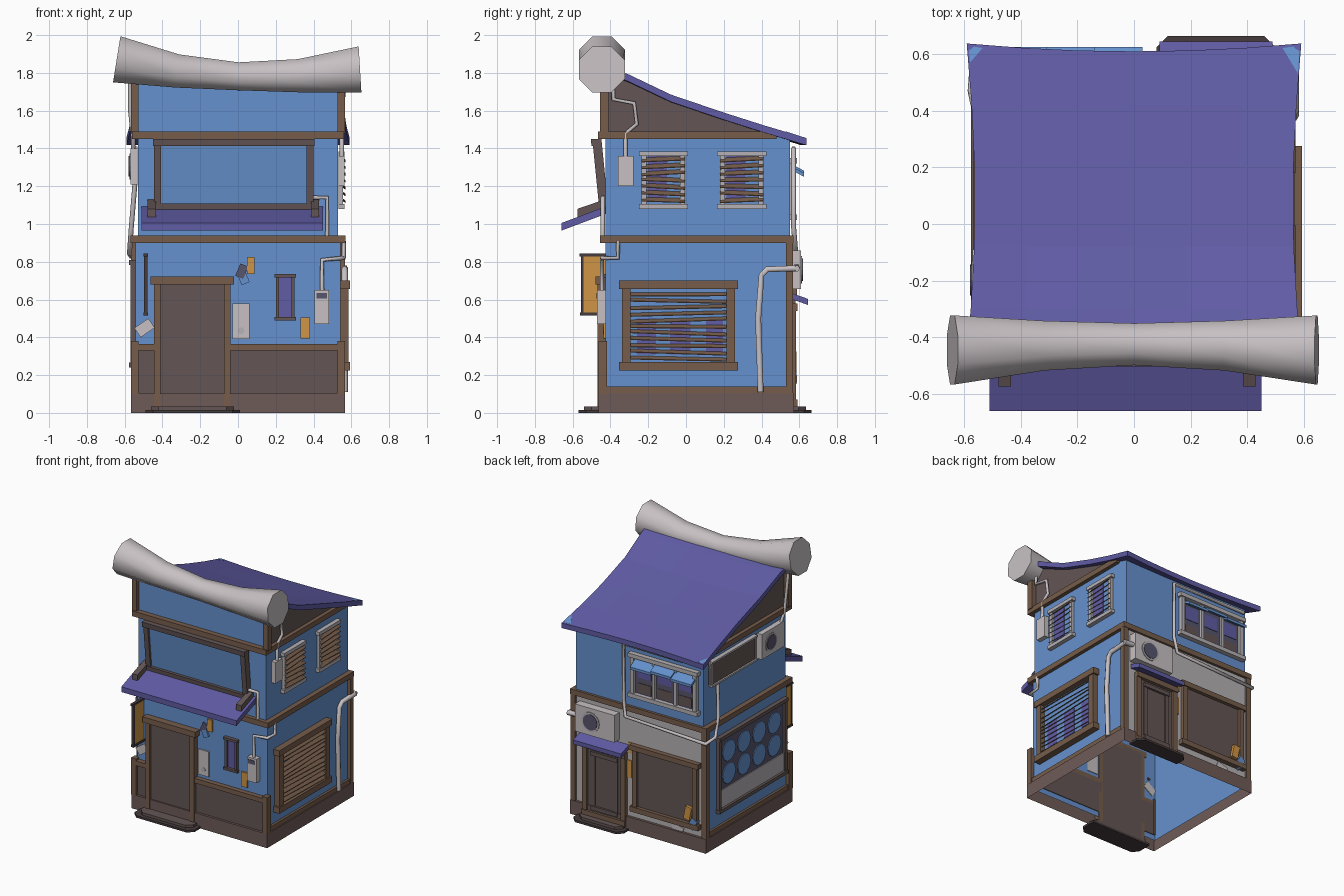
import bpy, bmesh, math, random
from mathutils import Vector

if "Cube" in bpy.data.objects:
    bpy.data.objects.remove(bpy.data.objects["Cube"])
random.seed(4)


def mat(name, r, g, b):
    m = bpy.data.materials.new(name)
    m.diffuse_color = [(c / 255) ** 2.2 for c in (r, g, b)] + [1]
    m.use_nodes = True
    m.node_tree.nodes["Principled BSDF"].inputs["Base Color"].default_value = m.diffuse_color
    return m


BLUE = mat("blue_plaster", 101, 144, 204)
PURPLE = mat("purple_tiles", 96, 92, 163)
BROWN = mat("brown_wood", 117, 93, 76)
DARK = mat("dark_wood", 99, 86, 85)
BASE = mat("base_stone", 110, 91, 88)
GREY = mat("light_grey_metal", 198, 191, 194)
MID = mat("mid_grey_wall", 181, 176, 180)
ORANGE = mat("orange_paper", 205, 147, 72)
BLACK = mat("near_black", 72, 62, 63)
SLATE = mat("slate_glass", 88, 86, 108)


def P(side, u, d, z):
    """u along the wall, d outward from the middle, z up."""
    return Vector({"front": (u, -d, z), "back": (u, d, z),
                   "right": (d, u, z), "left": (-d, u, z)}[side])


def obj(name, verts, faces, *mats, fix=True):
    me = bpy.data.meshes.new(name)
    me.from_pydata([tuple(v) for v in verts], [], faces)
    if fix:
        bm = bmesh.new()
        bm.from_mesh(me)
        bmesh.ops.recalc_face_normals(bm, faces=bm.faces)
        bm.to_mesh(me)
        bm.free()
    for m in mats:
        me.materials.append(m)
    o = bpy.data.objects.new(name, me)
    bpy.context.collection.objects.link(o)
    return o


def prism(name, a, b, m):
    n = len(a)
    faces = [tuple(range(n)), tuple(range(n, 2 * n))]
    faces += [(i, (i + 1) % n, n + (i + 1) % n, n + i) for i in range(n)]
    return obj(name, list(a) + list(b), faces, m)


def plate(name, side, u0, u1, z0, z1, d0, d1, m, rot=0, lean=0, zref=0):
    if side != "front":  # keep plates from showing inside the hollow house
        wall = 0.551 if side == "back" else 0.543 if z1 < 0.93 else 0.531
        d0 = max(d0, min(wall, d1 - 0.003))
    cu, cz, c, s = (u0 + u1) / 2, (z0 + z1) / 2, math.cos(rot), math.sin(rot)
    rings = []
    for d in (d0, d1):
        rings.append([P(side, cu + (u - cu) * c - (z - cz) * s, d + lean * (z - zref), cz + (u - cu) * s + (z - cz) * c)
                      for u, z in ((u0, z0), (u1, z0), (u1, z1), (u0, z1))])
    return prism(name, *rings, m)


def frame(name, side, u0, u1, z0, z1, d0, d1, w, m, lean=0, lip=0.015):
    for tag, a, b, c, d in (("left", u0, u0 + w, z0, z1), ("right", u1 - w, u1, z0, z1),
                            ("bottom", u0 - lip, u1 + lip, z0, z0 + w),
                            ("top", u0 - lip, u1 + lip, z1 - w, z1)):
        e = 0.008 if tag in ("top", "bottom") else 0
        plate(f"{name}_{tag}", side, a, b, c, d, d0, d1 + e, m, 0, lean, z0)


def slope(name, side, u0, u1, d0, z0, d1, z1, t, m, tilt=0):
    prism(name, *[[P(side, u, d, z + k * tilt) for d, z in ((d0, z0), (d1, z1), (d1, z1 + t), (d0, z0 + t))]
                  for u, k in ((u0, -1), (u1, 1))], m)


def disc(name, side, u, z, r, d0, d1, m, n=12):
    prism(name, *[[P(side, u + r * math.cos(k * math.tau / n), d, z + r * math.sin(k * math.tau / n))
                   for k in range(n)] for d in (d0, d1)], m)


def step(name, side, u0, u1, d0, d1, z0, z1, m, c=0.04):
    prism(name, *[[P(side, u, d, z) for u, d in ((u0, d0), (u0, d1 - c), (u0 + c, d1), (u1 - c, d1),
                                                 (u1, d1 - c), (u1, d0))] for z in (z0, z1)], m)


def pipe(name, side, pts, r=0.012, m=GREY):
    cu = bpy.data.curves.new(name, "CURVE")
    cu.dimensions, cu.bevel_depth, cu.bevel_resolution, cu.use_fill_caps = "3D", r, 1, True
    sp = cu.splines.new("POLY")
    sp.points.add(len(pts) - 1)
    for p, (u, d, z) in zip(sp.points, pts):
        p.co = (*P(side, u, d, z), 1)
    tmp = bpy.data.objects.new(name + "_curve", cu)
    me = bpy.data.meshes.new_from_object(tmp)
    bpy.data.objects.remove(tmp)
    me.materials.clear()
    me.materials.append(m)
    bpy.context.collection.objects.link(bpy.data.objects.new(name, me))


def tube(name, x, y0, y1, z0, z1, *mats):
    v = [(a, b, z) for z in (z0, z1) for a, b in ((-x, y0), (x, y0), (x, y1), (-x, y1))]
    return obj(name, v, [(i, (i + 1) % 4, 4 + (i + 1) % 4, 4 + i) for i in range(4)], *mats, fix=False)


def ring(name, x, y0, y1, z0, z1, w, m, back=True):
    plate(name + "_front", "front", -x, x, z0, z1, -y0 - w, -y0, m)
    if back:
        plate(name + "_back", "back", -x, x, z0, z1, y1 - w, y1, m)
    for s in ("left", "right"):
        plate(f"{name}_{s}", s, y0, y1, z0, z1, x - w, x, m)


# Walls, open underneath
tube("base_course", 0.566, -0.462, 0.572, 0, 0.1, BASE)
ground = tube("ground_floor_walls", 0.542, -0.425, 0.55, 0.06, 0.93, BLUE, MID)
for f in ground.data.polygons:
    f.material_index = int(f.normal.y > 0.5)
tube("upper_floor_walls", 0.53, -0.425, 0.55, 0.92, 1.46, BLUE)
prof = [(-0.425, 1.45), (0.55, 1.45), (0.2, 1.555), (-0.08, 1.65), (-0.3, 1.76), (-0.425, 1.82)]
gv = [(x, y, z) for x in (-0.53, 0.53) for y, z in prof]
gable = obj("gable_walls", gv, [(5, 4, 3, 2, 1, 0), (6, 7, 8, 9, 10, 11), (0, 6, 11, 5)], DARK, BLUE, fix=False)
gable.data.polygons[2].material_index = 1
for s in ("left", "right"):
    plate("base_lip_" + s, s, -0.42, 0.53, 0.095, 0.14, 0.54, 0.56, BROWN)
ring("base_cap", 0.566, -0.46, 0.57, 0.09, 0.105, 0.03, BASE)
ring("floor_trim", 0.568, -0.455, 0.57, 0.9, 0.94, 0.045, BROWN)
ring("eave_trim", 0.56, -0.465, 0.48, 1.45, 1.49, 0.04, BROWN, False)
for s in (-1, 1):
    for nm, sd, z0, z1, d in (("back_corner_post", "back", 0.1, 0.93, 0.567), ("front_low_post", "front", 0.1, 0.38, 0.462),
                              ("gable_post", "front", 1.48, 1.78, 0.455)):
        u = 0.547 * s
        plate(nm, sd, u - 0.02, u + 0.02, z0, z1, d - 0.045, d, BROWN)
        if sd == "back":
            plate(nm + "_side", "right" if s > 0 else "left", 0.53, 0.567, z0, z1, 0.54, 0.567, BROWN)

# Roof: curved slab, pinched at the sides and sagging at the front
ys = [(-0.42, 1.84), (-0.3, 1.79), (-0.08, 1.685), (0.2, 1.59), (0.42, 1.52), (0.61, 1.455)]
rv, N = [], 7
for dz in (0, -0.038):
    for j, (y, z) in enumerate(ys):
        for i in range(N):
            t = i / (N - 1) * 2 - 1
            w = 0.562 + 0.026 * (abs(y - 0.08) / 0.5) ** 2
            rv.append((t * w, y + (0.028 * t * t if j == 5 else 0), z + dz - 0.03 * (1 - t * t) * (5 - j) / 5))
M = N * len(ys)
rf = []
for j in range(len(ys) - 1):
    for i in range(N - 1):
        q = [j * N + i, j * N + i + 1, (j + 1) * N + i + 1, (j + 1) * N + i]
        rf += [q, [k + M for k in q]]
    for i in (0, N - 1):
        a = j * N + i
        rf.append([a, a + N, a + N + M, a + M])
for j in (0, len(ys) - 1):
    rf += [[j * N + i, j * N + i + 1, j * N + i + 1 + M, j * N + i + M] for i in range(N - 1)]
obj("roof", rv, rf, PURPLE)
# Worn blue roof corners
for s, a, b in ((-1, 0.05, 0.06), (1, 0.06, 0.1)):
    tri = [(0.585 * s, 0.63), ((0.585 - a) * s, 0.622), (0.58 * s, 0.63 - b)]
    prism("worn_corner", *[[Vector((x, y, 1.522 - (y - 0.42) * 0.33 + h)) for x, y in tri] for h in (-0.004, 0.004)], BLUE)

# Rolled ridge: eight sided, waisted
path = [(-0.642, 1.872, 0.132), (-0.32, 1.81, 0.095), (0, 1.782, 0.08), (0.32, 1.785, 0.095), (0.646, 1.818, 0.132)]
cv = []
for k, (x, z, r) in enumerate(path):
    tilt = (0.16, 0.1, 0.04, -0.04, -0.06)[k]
    for i in range(8):
        a = (i + 0.5) * math.tau / 8
        cv.append((x + tilt * r * math.sin(a), -0.445 + 0.02 * (1 - (x / 0.64) ** 2) + r * math.cos(a), z + r * math.sin(a)))
cf = [(k * 8 + i, k * 8 + (i + 1) % 8, k * 8 + 8 + (i + 1) % 8, k * 8 + 8 + i) for k in range(4) for i in range(8)]
ridge = obj("ridge_roll", cv, cf + [tuple(range(8)), tuple(range(32, 40))], GREY)
bpy.context.view_layer.objects.active = ridge
ridge.select_set(True)
bpy.ops.object.shade_smooth_by_angle(angle=math.radians(60))

# Front: wainscot, door and step
plate("wainscot", "front", -0.545, 0.545, 0.1, 0.34, 0.42, 0.442, DARK)
for a, b in ((-0.56, -0.44), (-0.05, 0.56)):
    plate("wainscot_rail", "front", a, b, 0.33, 0.365, 0.42, 0.462, BROWN)
plate("front_door", "front", -0.42, -0.06, 0.02, 0.7, 0.42, 0.45, DARK)
for a, b in ((-0.445, -0.41), (-0.075, -0.04)):
    plate("door_jamb", "front", a, b, 0.02, 0.7, 0.42, 0.468, BROWN)
plate("door_lintel", "front", -0.462, -0.022, 0.68, 0.722, 0.42, 0.478, BROWN)
step("front_step", "front", -0.49, 0.01, 0.42, 0.57, 0, 0.016, BLACK)
step("front_step_top", "front", -0.46, -0.02, 0.42, 0.54, 0.016, 0.035, DARK)
# Sign board and awning
plate("sign_panel", "front", -0.42, 0.38, 1.09, 1.43, 0.42, 0.444, BLUE, 0, 0.1, 1.08)
frame("sign_frame", "front", -0.445, 0.4, 1.07, 1.45, 0.41, 0.458, 0.038, DARK, 0.1, 0.005)
slope("front_awning", "front", -0.51, 0.45, 0.42, 1.055, 0.66, 0.965, 0.04, PURPLE)
for u in (-0.457, 0.408):
    slope("awning_bracket", "front", u - 0.022, u + 0.022, 0.43, 1.08, 0.575, 1.03, 0.05, DARK)
# Small window and wall clutter
plate("slit_glass", "front", 0.21, 0.29, 0.5, 0.73, 0.42, 0.432, PURPLE)
frame("slit_frame", "front", 0.2, 0.3, 0.49, 0.735, 0.42, 0.445, 0.018, DARK, 0, 0.008)
plate("notice_board", "front", -0.028, 0.06, 0.39, 0.58, 0.42, 0.436, GREY)
disc("notice_mark", "front", 0.016, 0.435, 0.018, 0.43, 0.439, MID)
plate("meter_box", "front", 0.405, 0.482, 0.47, 0.65, 0.42, 0.47, GREY)
plate("meter_dial", "front", 0.415, 0.472, 0.605, 0.635, 0.46, 0.474, SLATE)
for u, z, w, h, r, m in ((0.068, 0.78, 0.04, 0.09, 0, ORANGE), (0.357, 0.45, 0.05, 0.11, 0, ORANGE), (0.02, 0.75, 0.045, 0.07, -0.4, SLATE),
                         (0.03, 0.71, 0.045, 0.055, 0.4, BLUE), (-0.495, 0.45, 0.09, 0.06, 0.6, GREY)):
    plate("pinned_strip", "front", u - w / 2, u + w / 2, z - h / 2, z + h / 2, 0.42, 0.437, m, r)
pipe("meter_pipe", "front", [(0.445, 0.445, 0.64), (0.445, 0.445, 0.81), (0.555, 0.445, 0.82), (0.56, 0.36, 0.82), (0.56, 0.36, 0.91)])
pipe("sign_pipe", "front", [(0.4, 0.44, 1.14), (0.472, 0.44, 1.14), (0.472, 0.44, 0.94)])
# Hanging banner that stands out from the front wall, edge-on
for nm, d0, d1, z0, z1, w, m in (("banner", 0.43, 0.555, 0.53, 0.83, 0.006, ORANGE), ("banner_top", 0.42, 0.565, 0.828, 0.843, 0.011, BLACK),
                                 ("banner_bottom", 0.42, 0.56, 0.515, 0.532, 0.011, BLACK), ("banner_edge", 0.542, 0.556, 0.53, 0.83, 0.01, BLACK)):
    plate(nm, "front", -0.488 - w, -0.488 + w, z0, z1, d0, d1, m)

# Right side: large louvred window
plate("large_glass", "right", -0.32, 0.24, 0.24, 0.68, 0.53, 0.55, BLUE)
for u, w in ((-0.21, 0.1), (-0.03, 0.11), (0.15, 0.09)):
    plate("large_glass_patch", "right", u - w / 2, u + w / 2, 0.31, 0.5, 0.54, 0.554, PURPLE)
frame("large_frame", "right", -0.34, 0.26, 0.225, 0.7, 0.53, 0.585, 0.045, BROWN)
for k in range(11):
    z = 0.285 + k * 0.034
    slope("large_slat", "right", -0.31, 0.23, 0.558, z + 0.008, 0.582, z - 0.008, 0.004, BROWN, random.uniform(-0.011, 0.011))
# Right side: two small louvred windows
for c in (-0.12, 0.295):
    plate("small_glass", "right", c - 0.1, c + 0.1, 1.09, 1.38, 0.52, 0.537, BLUE)
    plate("small_glass_curtain", "right", c - 0.08, c + 0.02, 1.13, 1.36, 0.53, 0.54, PURPLE)
    frame("small_frame", "right", c - 0.115, c + 0.115, 1.08, 1.385, 0.52, 0.555, 0.026, MID)
    for k in range(7):
        z = 1.125 + k * 0.036
        slope("small_slat", "right", c - 0.115, c + 0.115, 0.543, z + 0.01, 0.57, z - 0.01, 0.004, BROWN, random.uniform(-0.008, 0.008))
plate("side_meter", "right", -0.36, -0.278, 1.2, 1.36, 0.53, 0.565, GREY)
pipe("side_meter_pipe", "right", [(u, 0.55, z) for u, z in ((-0.32, 1.35), (-0.32, 1.48), (-0.26, 1.53), (-0.275, 1.64), (-0.385, 1.66), (-0.385, 1.74))])
pipe("drain_pipe", "right", [(u, 0.565, z) for u, z in ((0.395, 0.11), (0.382, 0.5), (0.4, 0.73), (0.43, 0.76), (0.58, 0.765))], 0.018)

# Back: door, canopy and step
plate("back_door", "back", 0.13, 0.43, 0.03, 0.56, 0.54, 0.565, DARK)
frame("back_door_frame", "back", 0.1, 0.46, 0.03, 0.58, 0.54, 0.582, 0.04, BROWN, 0, 0)
frame("back_door_inset", "back", 0.17, 0.39, 0.08, 0.52, 0.55, 0.572, 0.03, DARK, 0, 0)
slope("back_canopy", "back", 0.09, 0.49, 0.55, 0.605, 0.645, 0.572, 0.032, PURPLE)
step("back_step", "back", 0.08, 0.5, 0.55, 0.665, 0, 0.016, BLACK)
step("back_step_top", "back", 0.11, 0.47, 0.55, 0.635, 0.016, 0.035, DARK)


def cooler(side, u0, u1, z0, z1, d0, d1):
    plate("cooling_unit", side, u0, u1, z0, z1, d0, d1, GREY)
    r, z = (z1 - z0) * 0.36, (z0 + z1) / 2
    u = u0 + (u1 - u0) * 0.6
    disc("fan_ring", side, u, z, r, d1, d1 + 0.005, MID, 16)
    disc("fan", side, u, z, r * 0.8, d1, d1 + 0.009, SLATE, 16)


cooler("back", 0.17, 0.5, 0.655, 0.86, 0.55, 0.61)
cooler("left", -0.36, -0.09, 1.21, 1.4, 0.52, 0.57)
# Back shutter
plate("shutter", "back", -0.48, 0.03, 0.17, 0.64, 0.54, 0.562, DARK)
frame("shutter_frame", "back", -0.495, 0.045, 0.16, 0.66, 0.54, 0.58, 0.038, BROWN)
for u, z, w, h, r, m in ((0.085, 0.46, 0.04, 0.13, 0, ORANGE), (-0.42, 0.27, 0.05, 0.1, 0.2, ORANGE), (-0.46, 0.2, 0.05, 0.08, 0.5, BLUE),
                         (-0.32, 0.12, 0.09, 0.05, 0.3, GREY), (0.075, 0.62, 0.03, 0.08, 0, ORANGE)):
    plate("back_notice", "back", u - w / 2, u + w / 2, z - h / 2, z + h / 2, 0.54, 0.585 if abs(u) > 0.4 else 0.557, m, r)
# Back upper window with small awnings
plate("back_glass", "back", -0.48, 0.05, 1.04, 1.34, 0.54, 0.556, SLATE)
frame("back_window_frame", "back", -0.49, 0.06, 1.02, 1.35, 0.54, 0.58, 0.03, MID)
for k in range(3):
    u = -0.46 + k * 0.17
    plate("back_pane_curtain", "back", u + 0.02, u + 0.13, 1.17, 1.27, 0.55, 0.56, PURPLE)
    plate("back_pane_lower", "back", u + 0.02, u + 0.13, 1.06, 1.13, 0.55, 0.56, DARK)
    slope("back_small_awning", "back", u - 0.02, u + 0.15, 0.56, 1.285 + 0.012 * (k % 2), 0.625, 1.25 + 0.012 * (k % 2), 0.02, BLUE)
for u in (-0.31, -0.13):
    plate("back_mullion", "back", u - 0.012, u + 0.012, 1.03, 1.34, 0.55, 0.575, MID)
pipe("back_upper_pipe", "back", [(-0.5, 0.57, 1.4), (0.12, 0.57, 1.4), (0.12, 0.57, 0.98), (0.1, 0.58, 0.86), (-0.57, 0.58, 0.83),
                                 (-0.575, 0.47, 0.84), (-0.565, 0.42, 0.98), (-0.545, 0.4, 1.22)], 0.013)
pipe("cooler_pipe", "back", [(0.5, 0.585, 0.77), (0.575, 0.585, 0.765)], 0.018)

# Left side: large round-patterned window, lower panel, upper board
plate("left_glass", "left", -0.38, 0.4, 0.25, 0.79, 0.53, 0.552, SLATE)
frame("left_frame", "left", -0.395, 0.415, 0.24, 0.81, 0.53, 0.568, 0.026, DARK, 0, 0.005)
for i in range(4):
    for z in (0.495, 0.665):
        disc("left_round", "left", -0.26 + i * 0.18, z, 0.078, 0.545, 0.558, BLUE, 10)
plate("left_low_panel", "left", -0.37, 0.39, 0.265, 0.4, 0.53, 0.558, MID)
plate("left_board", "left", -0.05, 0.49, 1.23, 1.4, 0.52, 0.552, DARK)
frame("left_board_frame", "left", -0.05, 0.49, 1.22, 1.41, 0.52, 0.556, 0.014, MID, 0, 0)
pipe("left_roof_pipe", "left", [(-0.33, 0.555, 1.38), (-0.38, 0.555, 1.46), (-0.38, 0.57, 1.6), (-0.41, 0.57, 1.78)])
